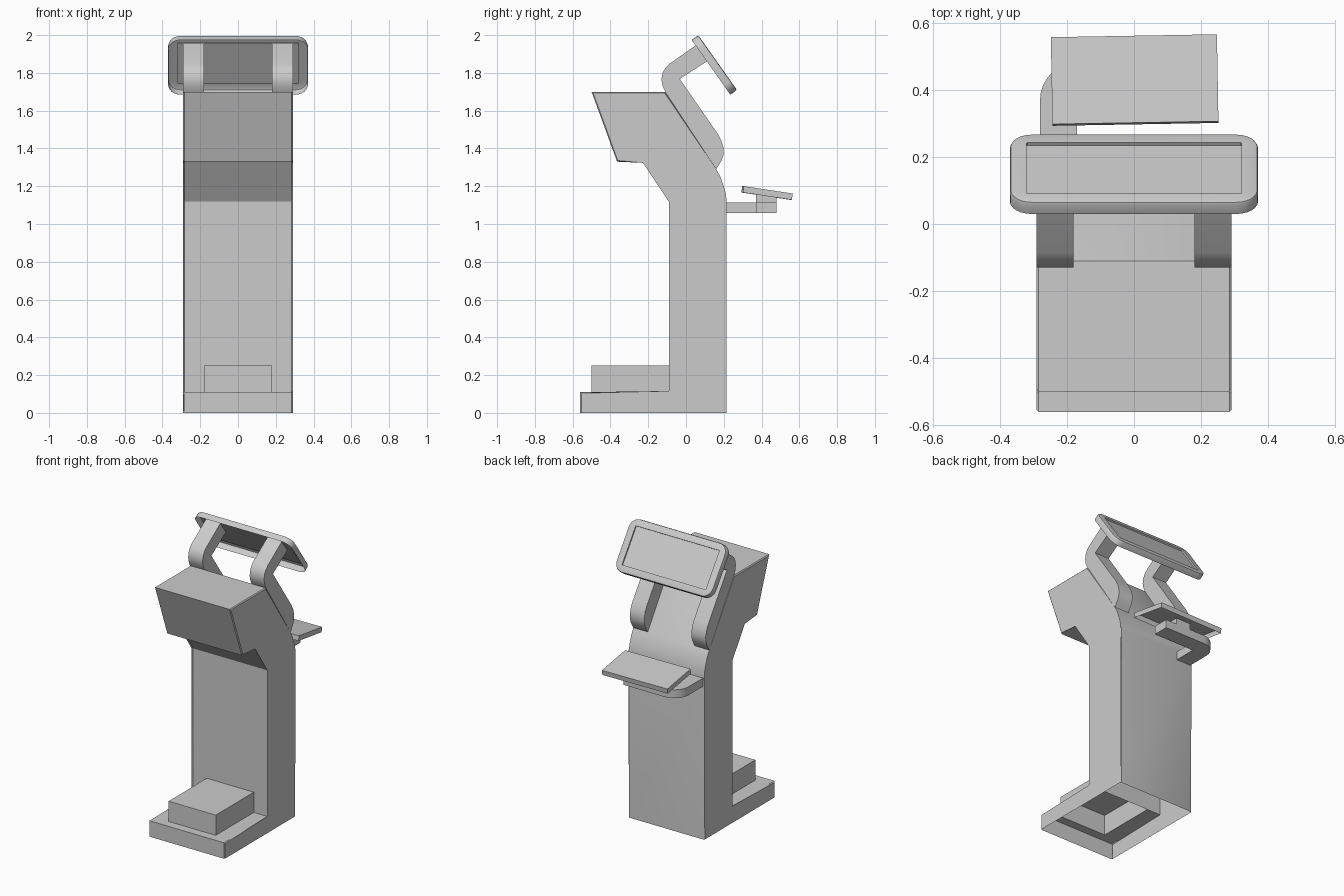
import bpy, bmesh
from math import sin, cos, pi, radians
from mathutils import Matrix, Vector

if "Cube" in bpy.data.objects:
    bpy.data.objects.remove(bpy.data.objects["Cube"])


def finish(name, bm, smooth=True):
    bmesh.ops.recalc_face_normals(bm, faces=bm.faces)
    me = bpy.data.meshes.new(name)
    bm.to_mesh(me)
    bm.free()
    ob = bpy.data.objects.new(name, me)
    bpy.context.collection.objects.link(ob)
    if smooth:
        bpy.ops.object.select_all(action='DESELECT')
        ob.select_set(True)
        bpy.context.view_layer.objects.active = ob
        bpy.ops.object.shade_smooth_by_angle(angle=radians(30))
    return ob


def prism(pts, lo, hi, place, open_last=False):
    """Extrude a 2D outline between lo and hi; place maps (a, b, h) to xyz."""
    bm = bmesh.new()
    A = [bm.verts.new(place(a, b, lo)) for a, b in pts]
    B = [bm.verts.new(place(a, b, hi)) for a, b in pts]
    caps = [bm.faces.new(A), bm.faces.new(B[::-1])]
    n = len(pts)
    for i in range(n - 1 if open_last else n):
        j = (i + 1) % n
        bm.faces.new((A[i], A[j], B[j], B[i]))
    return bm, caps


side = lambda y, z, x: (x, y, z)
plan = lambda x, y, z: (x, y, z)

# Cabinet: side profile, open underneath
profile = [(-.56, 0), (-.56, .11), (-.085, .11), (-.085, 1.12), (-.225, 1.33),
           (-.365, 1.33), (-.50, 1.70), (-.11, 1.70), (.16, 1.29), (.182, 1.25),
           (.20, 1.20), (.211, 1.16), (.215, 1.12), (.215, 0)]
bm, caps = prism(profile, -.29, .29, side, True)
edges = {e for f in caps for e in f.edges if max(v.co.z for v in e.verts) > .01}
bmesh.ops.bevel(bm, geom=list(edges), offset=.006, segments=1, affect='EDGES')

# Pedal box raised out of the base step, hollow from below
def tread():
    return [f for f in bm.faces if abs(f.normal.z) > .99 and abs(f.calc_center_median().z - .11) < .004]

bm.normal_update()
for co, no in (((.18, 0, 0), (1, 0, 0)), ((-.18, 0, 0), (1, 0, 0)), ((0, -.5, 0), (0, 1, 0))):
    fs = tread()
    geom = fs + list({e for f in fs for e in f.edges}) + list({v for f in fs for v in f.verts})
    bmesh.ops.bisect_plane(bm, geom=geom, plane_co=co, plane_no=no)
    bm.normal_update()
centre = [f for f in tread() if abs(f.calc_center_median().x) < .1 and f.calc_center_median().y > -.5]
res = bmesh.ops.extrude_face_region(bm, geom=centre)
for v in res['geom']:
    if isinstance(v, bmesh.types.BMVert):
        v.co.z = .25
bmesh.ops.delete(bm, geom=[f for f in centre if f.is_valid], context='FACES_ONLY')
finish('cabinet', bm)

# Bent arms carrying the screen
arm = [(-.11, 1.70), (-.125, 1.735), (-.13, 1.765), (-.124, 1.80), (-.109, 1.828),
       (-.085, 1.85), (.065, 1.955), (.125, 1.87), (-.033, 1.768), (.17, 1.475),
       (.188, 1.44), (.199, 1.40), (.198, 1.365), (.188, 1.335), (.16, 1.29)]
for s, nm in ((1, 'right'), (-1, 'left')):
    bm, _ = prism(arm, s * .18, s * .29, side)
    finish('screen_arm_' + nm, bm)


# Screen housing: stacked rounded rectangles, open at the back
def rounded(hw, hh, r, z):
    out = []
    for k, (sx, sy) in enumerate(((1, 1), (-1, 1), (-1, -1), (1, -1))):
        for i in range(7):
            t = (k + i / 6) * pi / 2
            out.append(Vector((sx * (hw - r) + r * cos(t), sy * (hh - r) + r * sin(t), z)))
    return out


bm = bmesh.new()
prev = None
for args in ((.37, .1775, .065, -.0215), (.37, .1775, .065, .012), (.367, .1745, .062, .019),
             (.36, .1675, .055, .0215), (.32, .13, .002, .0215), (.32, .13, .002, .0115)):
    ring = [bm.verts.new(c) for c in rounded(*args)]
    if prev:
        for i in range(len(ring)):
            j = (i + 1) % len(ring)
            bm.faces.new((prev[i], prev[j], ring[j], ring[i]))
    prev = ring
bm.faces.new(prev)
ob = finish('screen', bm)
v, n = Vector((0, -.577, .816)).normalized(), Vector((0, .816, .577)).normalized()
m = Matrix((v.cross(n), v, n)).transposed().to_4x4()
ob.matrix_world = Matrix.Translation((0, .15, 1.842)) @ m

# Curved bracket holding the tray
arc = [(-.17 - .11 * cos(t * pi / 16), .37 + .11 * sin(t * pi / 16)) for t in range(9)]
bm, _ = prism([(-.28, .21)] + arc + [(.14, .48), (.14, .37), (-.17, .37), (-.17, .21)],
              1.057, 1.115, plan)
finish('tray_bracket', bm)

# Post between bracket and tray
bm, _ = prism([(-.055, .37), (.055, .37), (.055, .48), (-.055, .48)], 1.115, 1.158, plan)
finish('tray_post', bm, False)

# Tilted tray, hollow underneath
bm = bmesh.new()
bmesh.ops.create_cube(bm, size=1, matrix=Matrix.Diagonal((.495, .262, .034, 1)))
bmesh.ops.delete(bm, geom=[f for f in bm.faces if f.calc_center_median().z < -.01], context='FACES_ONLY')
ob = finish('tray', bm, False)
ob.matrix_world = (Matrix.Translation((.002, .429, 1.164)) @ Matrix.Rotation(radians(1), 4, 'Z')
                   @ Matrix.Rotation(radians(-8.5), 4, 'X'))
